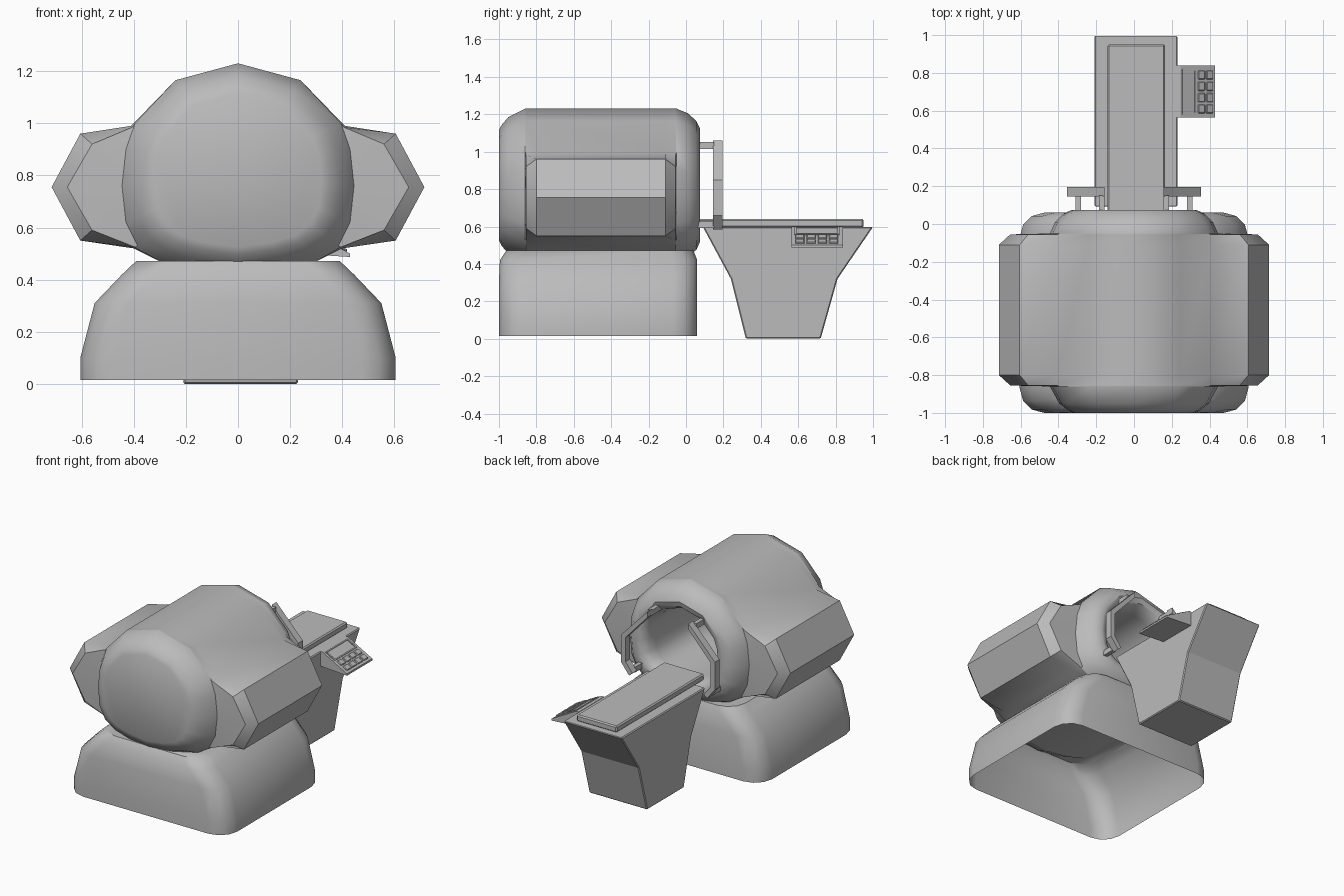
import bpy, bmesh, math
from mathutils import Vector, Matrix

if "Cube" in bpy.data.objects:
    bpy.data.objects.remove(bpy.data.objects["Cube"], do_unlink=True)

grey = bpy.data.materials.new("light_grey")
grey.use_nodes = True
grey.diffuse_color = (0.5, 0.5, 0.5, 1)
grey.node_tree.nodes["Principled BSDF"].inputs["Base Color"].default_value = (0.5, 0.5, 0.5, 1)


def finish(bm, name, smooth=None, bevel=0):
    bmesh.ops.recalc_face_normals(bm, faces=bm.faces)
    mesh = bpy.data.meshes.new(name)
    bm.to_mesh(mesh)
    bm.free()
    obj = bpy.data.objects.new(name, mesh)
    bpy.context.collection.objects.link(obj)
    mesh.materials.append(grey)
    if bevel:
        mod = obj.modifiers.new("bevel", "BEVEL")
        mod.width, mod.segments = bevel, 1
    if smooth:
        bpy.ops.object.select_all(action="DESELECT")
        obj.select_set(True)
        bpy.context.view_layer.objects.active = obj
        bpy.ops.object.shade_smooth_by_angle(angle=math.radians(smooth))
    return obj


def loft(name, rings, cap_start=True, cap_end=True, **kw):
    """Skin a list of equally long point rings."""
    bm = bmesh.new()
    rows = [[bm.verts.new(p) for p in ring] for ring in rings]
    n = len(rows[0])
    for a, b in zip(rows, rows[1:]):
        for i in range(n):
            j = (i + 1) % n
            bm.faces.new((a[i], a[j], b[j], b[i]))
    if cap_start:
        bm.faces.new(rows[0])
    if cap_end:
        bm.faces.new(rows[-1])
    return finish(bm, name, **kw)


def box(name, lo, hi, bevel=0, matrix=None):
    lo, hi = Vector(lo), Vector(hi)
    bm = bmesh.new()
    bmesh.ops.create_cube(bm, size=1)
    for v in bm.verts:
        v.co = (lo + hi) / 2 + v.co * (hi - lo)
        if matrix:
            v.co = matrix @ v.co
    return finish(bm, name, bevel=bevel)


# Scanner body: round barrel outline that swells into a faceted wing each side
upper = [(0, 1.23), (0.24, 1.165)]
lower = [(0.3, 0.47), (0.18, 0.435), (0, 0.41)]
barrel = upper + [(0.395, 1.0), (0.43, 0.9), (0.445, 0.76), (0.43, 0.62), (0.385, 0.53)] + lower
wing = upper + [(0.41, 0.99), (0.605, 0.96), (0.715, 0.755), (0.605, 0.55), (0.4, 0.52)] + lower
wing_cap = upper + [(0.405, 0.985), (0.56, 0.92), (0.655, 0.755), (0.56, 0.59), (0.395, 0.525)] + lower


def section(y, half, s=1):
    outline = half + [(-x, z) for x, z in half[-2:0:-1]]
    return [(x * s, y, 0.82 + (z - 0.82) * s) for x, z in outline]


loft("scanner_body", [
    section(-1, barrel, 0.72), section(-0.985, barrel, 0.79), section(-0.95, barrel, 0.89),
    section(-0.86, barrel), section(-0.855, wing_cap), section(-0.8, wing),
    section(-0.11, wing), section(-0.055, wing_cap), section(-0.05, barrel),
    section(0.01, barrel, 0.94), section(0.055, barrel, 0.84), section(0.075, barrel, 0.74),
    section(0.065, barrel, 0.65), section(0.03, barrel, 0.59), section(-0.03, barrel, 0.57),
    section(-0.85, barrel, 0.57)], smooth=40)


# Pedestal: hollow rounded block, narrowing upward and open underneath
def rounded_rect(z, hx, y0, y1, r=0.13, steps=3):
    corners = [(hx - r, y1 - r), (r - hx, y1 - r), (r - hx, y0 + r), (hx - r, y0 + r)]
    ring = []
    for k, (cx, cy) in enumerate(corners):
        for i in range(steps + 1):
            a = math.pi / 2 * (k + i / steps)
            ring.append((cx + r * math.cos(a), cy + r * math.sin(a), z))
    return ring


loft("pedestal", [rounded_rect(0.015, 0.605, -1, 0.06), rounded_rect(0.1, 0.605, -1, 0.06),
                  rounded_rect(0.31, 0.55, -1, 0.06), rounded_rect(0.42, 0.445, -0.995, 0.06),
                  rounded_rect(0.472, 0.39, -0.96, 0.04)], cap_start=False, smooth=40)

# Patient table: tapered hull with a raised sliding pad
hull = [(0.09, 0.598), (0.24, 0.32), (0.32, 0), (0.72, 0), (0.81, 0.32), (1, 0.598)]
loft("table_hull", [[(x, y, z) for y, z in hull] for x in (-0.21, 0.23)], bevel=0.006)
box("table_pad", (-0.14, 0, 0.595), (0.165, 0.95, 0.64), bevel=0.008)

# Angular grab rails either side of the bore, with stand-offs at both ends
rail = [(0.155, 1.06), (0.355, 0.85), (0.355, 0.66), (0.295, 0.585)]
inner = [(0.155, 1.02), (0.322, 0.838), (0.322, 0.672), (0.27, 0.607)]
for side, label in ((1, "left"), (-1, "right")):
    outline = [(side * x, z) for x, z in rail + inner[::-1]]
    bm = bmesh.new()
    front = [[bm.verts.new((x, y, z)) for x, z in outline] for y in (0.145, 0.195)]
    n = len(outline)
    for i in range(n):
        j = (i + 1) % n
        bm.faces.new((front[0][i], front[0][j], front[1][j], front[1][i]))
    for row in front:
        for i in range(3):
            bm.faces.new((row[i], row[i + 1], row[n - 2 - i], row[n - 1 - i]))
    finish(bm, label + "_grab_rail")
    for end, (x, z) in (("upper", (0.17, 1.033)), ("lower", (0.295, 0.61))):
        box(f"{label}_{end}_standoff", (side * x - 0.014, 0.03, z - 0.018),
            (side * x + 0.014, 0.15, z + 0.018))

# Control panel: sloped wedge on the table side
wedge = [(0.225, 0.6), (0.245, 0.6), (0.43, 0.5), (0.43, 0.487), (0.225, 0.5)]
loft("control_panel", [[(x, y, z) for x, z in wedge] for y in (0.565, 0.84)])

# Screen frame and keypad lie on the slope
slope = Matrix.Translation((0.245, 0.7, 0.6)) @ Matrix.Rotation(math.atan2(0.1, 0.185), 4, "Y")
for name, lo, hi in (("near", (0.01, -0.12), (0.09, -0.11)), ("far", (0.01, 0.11), (0.09, 0.12)),
                     ("upper", (0.01, -0.12), (0.018, 0.12)), ("lower", (0.085, -0.12), (0.093, 0.12))):
    box("screen_frame_" + name, (*lo, -0.002), (*hi, 0.006), matrix=slope)
for col in range(2):
    for row in range(4):
        u, v = 0.105 + col * 0.05, -0.115 + row * 0.06
        box(f"key_{col}_{row}", (u, v, -0.002), (u + 0.04, v + 0.048, 0.009), bevel=0.004, matrix=slope)
